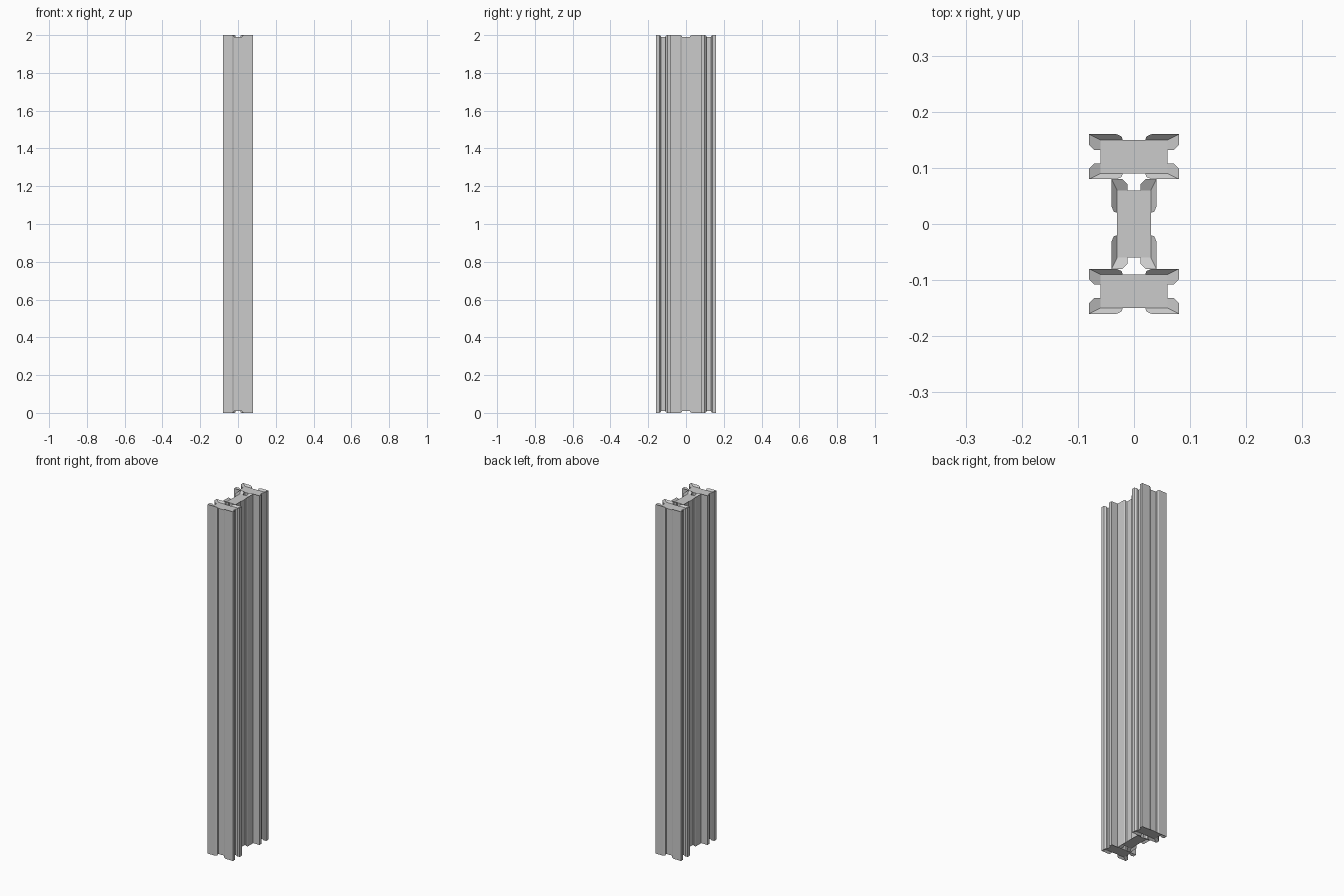
import bpy, bmesh
from math import pi

if "Cube" in bpy.data.objects:
    bpy.data.objects.remove(bpy.data.objects["Cube"])

HEIGHT = 2.0
DISH = 0.01           # how far the end plate sits below the rim of the pads
PLATE = (0.06, 0.03)  # half size of the end plate

# Quarter cross-section: half end groove -> corner pad -> half side groove
QUARTER = [(0.06, 0.012), (0.071, 0.012), (0.08, 0.021), (0.08, 0.04),
           (0.031, 0.04), (0.022, 0.036), (0.02, 0.03)]


def rise(u, v):
    """Height of the sloped pad above the end plate, 0 to 1."""
    return max((u - 0.06) / 0.02, (v - 0.03) / 0.01, 0.0)


def build_beam(name, location, angle):
    bm = bmesh.new()
    loops = []
    for end in (0, 1):
        outline, plate = [], []
        for su, sv in ((1, 1), (-1, 1), (-1, -1), (1, -1)):
            def vert(u, v):
                d = DISH * (1 - rise(u, v))
                return bm.verts.new((su * u, sv * v, HEIGHT - d if end else d))
            q = [vert(*p) for p in QUARTER]
            corner = vert(*PLATE)
            # two sloped flaps meeting in a mitre at the pad corner
            bm.faces.new([corner] + q[:4])
            bm.faces.new([corner] + q[3:])
            step = su * sv
            outline += q[::step]
            plate += [q[0], corner, q[-1]][::step]
        bm.faces.new(plate)
        loops.append(outline)
    # long grooved sides
    low, high = loops
    for i in range(len(low)):
        j = (i + 1) % len(low)
        bm.faces.new((low[i], low[j], high[j], high[i]))
    bmesh.ops.recalc_face_normals(bm, faces=bm.faces)
    mesh = bpy.data.meshes.new(name)
    bm.to_mesh(mesh)
    bm.free()
    obj = bpy.data.objects.new(name, mesh)
    obj.location = location
    obj.rotation_euler.z = angle
    bpy.context.collection.objects.link(obj)


# Two flanges and the web turned a quarter between them
build_beam("front_flange", (0, -0.12, 0), 0)
build_beam("web", (0, 0, 0), pi / 2)
build_beam("back_flange", (0, 0.12, 0), 0)
